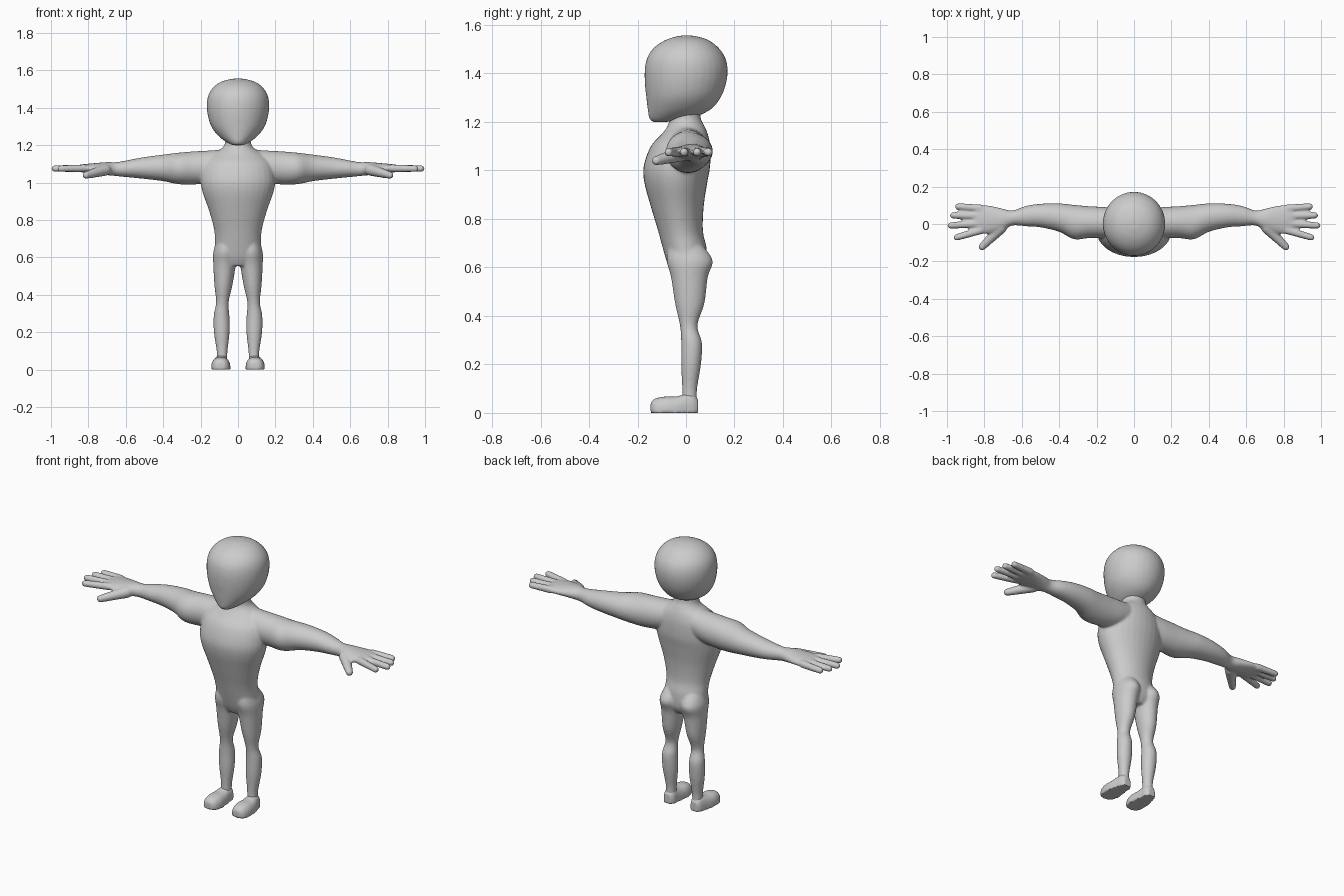
import bpy, bmesh, math
from mathutils import Vector

if "Cube" in bpy.data.objects:
    bpy.data.objects.remove(bpy.data.objects["Cube"], do_unlink=True)

skin = bpy.data.materials.new("light_grey")
skin.use_nodes = True
GREY = (0.6, 0.6, 0.6, 1)
skin.diffuse_color = GREY
skin.node_tree.nodes["Principled BSDF"].inputs["Base Color"].default_value = GREY


def blend(a, b, c, d, t):
    """Smooth curve through b and c."""
    return b + t / 2 * (c - a + t * (2 * a - 5 * b + 4 * c - d + t * (3 * (b - c) + d - a)))


def loft(bm, axis, sections, side=1, power=1.0, n=32, steps=4):
    """Skin oval sections (position, min, max, min, max) along an axis."""
    last = len(sections) - 1
    rows = []
    for i in range(last):
        keys = [sections[max(0, min(last, i + k))] for k in (-1, 0, 1, 2)]
        rows += [[blend(*v, s / steps) for v in zip(*keys)] for s in range(steps)]
    rows.append(sections[-1])
    others = [k for k in range(3) if k != axis]
    rings = []
    for pos, u0, u1, v0, v1 in rows:
        ring = []
        for k in range(n):
            a = math.tau * k / n
            c, s = math.cos(a), math.sin(a)
            p = [pos, pos, pos]
            p[others[0]] = (u0 + u1) / 2 + (u1 - u0) / 2 * math.copysign(abs(c) ** power, c)
            p[others[1]] = (v0 + v1) / 2 + (v1 - v0) / 2 * math.copysign(abs(s) ** power, s)
            ring.append(bm.verts.new((p[0] * side, p[1], max(p[2], 0))))
        rings.append(ring)
    faces = [bm.faces.new(rings[0]), bm.faces.new(rings[-1])]
    for r, q in zip(rings, rings[1:]):
        faces += [bm.faces.new((r[k], r[(k + 1) % n], q[(k + 1) % n], q[k])) for k in range(n)]
    bmesh.ops.recalc_face_normals(bm, faces=faces)


def digit(bm, start, end, r0, r1, side):
    """Tapered finger with rounded ends."""
    a, b = (Vector((p[0] * side, p[1], p[2])) for p in (start, end))
    turn = (b - a).to_track_quat('Z', 'Y').to_matrix().to_4x4()
    turn.translation = (a + b) / 2
    bmesh.ops.create_cone(bm, cap_ends=True, segments=16, radius1=r0, radius2=r1,
                          depth=(b - a).length, matrix=turn)
    for p, r in ((a, r0), (b, r1)):
        made = bmesh.ops.create_uvsphere(bm, u_segments=16, v_segments=10, radius=r)
        bmesh.ops.translate(bm, verts=made["verts"], vec=p)


def finish(bm, name, voxel, rounds):
    """Make the object and fuse its overlapping parts into one smooth skin."""
    mesh = bpy.data.meshes.new(name)
    bm.to_mesh(mesh)
    bm.free()
    ob = bpy.data.objects.new(name, mesh)
    bpy.context.collection.objects.link(ob)
    mesh.materials.append(skin)
    bpy.ops.object.select_all(action='DESELECT')
    ob.select_set(True)
    bpy.context.view_layer.objects.active = ob
    fuse = ob.modifiers.new("fuse", 'REMESH')
    fuse.mode = 'VOXEL'
    fuse.voxel_size = voxel
    relax = ob.modifiers.new("relax", 'SMOOTH')
    relax.factor = 0.5
    relax.iterations = rounds
    for m in ("fuse", "relax"):
        bpy.ops.object.modifier_apply(modifier=m)
    bpy.ops.object.shade_smooth_by_angle(angle=math.radians(50))


# Head: round skull with a flat face running down to the chin
bm = bmesh.new()
head = [(1.2, .03, -.14, -.08), (1.215, .06, -.152, .02), (1.25, .105, -.158, .1),
        (1.3, .143, -.164, .143), (1.36, .162, -.17, .166), (1.42, .167, -.17, .172),
        (1.47, .158, -.158, .16), (1.51, .132, -.128, .13), (1.54, .09, -.08, .088),
        (1.556, .03, -.025, .03)]
loft(bm, 2, [(z, -w, w, f, b) for z, w, f, b in head])
finish(bm, "head", 0.008, 8)

# Body: torso and neck
bm = bmesh.new()
torso = [(.555, .09, -.05, .06), (.6, .126, -.072, .085), (.68, .124, -.096, .085),
         (.75, .128, -.115, .07), (.85, .155, -.145, .073), (.95, .19, -.172, .088),
         (1.02, .2, -.174, .1), (1.1, .185, -.145, .1), (1.15, .14, -.1, .09),
         (1.185, .085, -.075, .075), (1.22, .068, -.068, .06), (1.29, .066, -.066, .06)]
loft(bm, 2, [(z, -w, w, f, b) for z, w, f, b in torso])

arm = [(.05, -.07, .08, 1.03, 1.18), (.15, -.075, .09, 1.0, 1.172), (.24, -.075, .095, .99, 1.167),
       (.32, -.082, .102, .992, 1.16), (.4, -.042, .11, 1.008, 1.15), (.5, -.018, .108, 1.02, 1.137),
       (.58, -.012, .096, 1.028, 1.122), (.65, -.008, .072, 1.035, 1.11),
       (.7, -.034, .082, 1.04, 1.11), (.77, -.052, .098, 1.048, 1.104),
       (.83, -.052, .102, 1.054, 1.098), (.86, -.035, .085, 1.062, 1.09)]
fingers = [(.084, .093, .94), (.044, .046, .967), (.002, -.008, .98), (-.034, -.072, .948)]
leg = [(.7, .02, .11, -.07, .06), (.63, .006, .132, -.08, .11), (.56, .012, .132, -.062, .09),
       (.45, .03, .126, -.045, .076), (.36, .05, .117, -.025, .047), (.29, .046, .13, -.02, .066),
       (.2, .045, .129, -.02, .062), (.1, .056, .114, -.016, .046), (.04, .058, .114, -.018, .046)]

for side in (1, -1):
    loft(bm, 0, arm, side)
    for y0, y1, tip in fingers:
        digit(bm, (.82, y0, 1.077), (tip, y1, 1.075), .021, .018, side)
    digit(bm, (.71, -.02, 1.068), (.812, -.122, 1.04), .032, .02, side)
    loft(bm, 2, leg, side)
finish(bm, "body", 0.006, 10)

# Feet: rounded shoes with flat soles
foot = [(-.146, .072, .112, .0, .04), (-.13, .052, .133, -.04, .058), (-.09, .041, .143, -.05, .067),
        (-.04, .044, .14, -.05, .068), (.0, .05, .13, -.05, .078), (.03, .052, .122, -.05, .078),
        (.05, .066, .11, -.02, .055)]
for side, name in ((1, "left_foot"), (-1, "right_foot")):
    bm = bmesh.new()
    loft(bm, 1, foot, side, power=.8)
    finish(bm, name, 0.006, 3)
